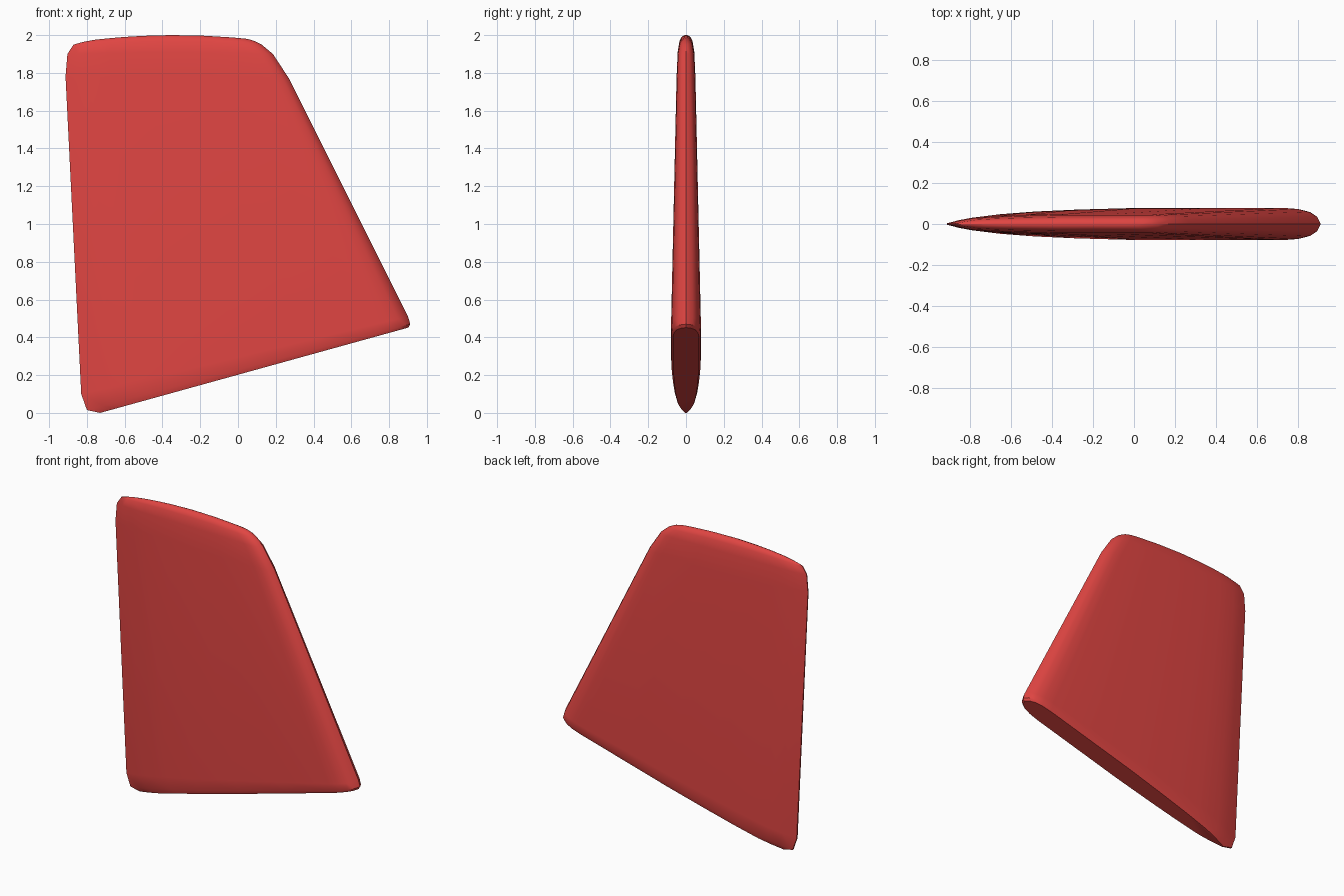
import bpy, bmesh

if "Cube" in bpy.data.objects:
    bpy.data.objects.remove(bpy.data.objects["Cube"])

# Airfoil half-profile: (fraction of chord from trailing edge, fraction of half thickness)
FOIL = [(0, .07), (.05, .38), (.1, .6), (.2, .77), (.32, .89), (.5, 1), (.7, 1), (.9, 1),
        (.94, .93), (.97, .75), (.99, .45), (1, 0)]

# Sections from root to tip: trailing x, z, leading x, z, half thickness, upward bulge
ROWS = [(-.73, .0, .903, .452, .068, 0),
        (-.80, .015, .912, .47, .077, 0),
        (-.83, .10, .90, .51, .079, 0),
        (-.913, 1.78, .27, 1.77, .05, .0),
        (-.903, 1.90, .185, 1.90, .044, .01),
        (-.87, 1.95, .125, 1.95, .034, .02),
        (-.82, 1.964, .09, 1.968, .022, .026),
        (-.76, 1.975, .05, 1.98, .007, .0225)]


def section(bm, x0, z0, x1, z1, half, bulge):
    upper = [(u, t) for u, t in FOIL]
    lower = [(u, -t) for u, t in reversed(FOIL[:-1])]
    return [bm.verts.new((x0 + (x1 - x0) * u, half * t,
                          z0 + (z1 - z0) * u + bulge * 4 * u * (1 - u)))
            for u, t in upper + lower]


# Loft the sections into a closed fin
bm = bmesh.new()
rings = [section(bm, *row) for row in ROWS]
n = len(rings[0])
for a, b in zip(rings, rings[1:]):
    for i in range(n):
        j = (i + 1) % n
        bm.faces.new((a[i], a[j], b[j], b[i]))

# Root cap is flat, tip cap is bridged across the thin ridge
bm.faces.new(rings[0])
tip = rings[-1]
for i in range(len(FOIL) - 1):
    quad = [tip[i], tip[i + 1], tip[(n - 2 - i) % n], tip[n - 1 - i]]
    bm.faces.new(list(dict.fromkeys(quad)))
bmesh.ops.recalc_face_normals(bm, faces=bm.faces)

mesh = bpy.data.meshes.new("tail_fin")
bm.to_mesh(mesh)
bm.free()
fin = bpy.data.objects.new("tail_fin", mesh)
bpy.context.collection.objects.link(fin)

# Red paint
red = bpy.data.materials.new("red_paint")
red.diffuse_color = (.75, .06, .055, 1)
red.use_nodes = True
red.node_tree.nodes["Principled BSDF"].inputs["Base Color"].default_value = red.diffuse_color
mesh.materials.append(red)

bpy.context.view_layer.objects.active = fin
fin.select_set(True)
bpy.ops.object.shade_smooth_by_angle(angle=.6)
